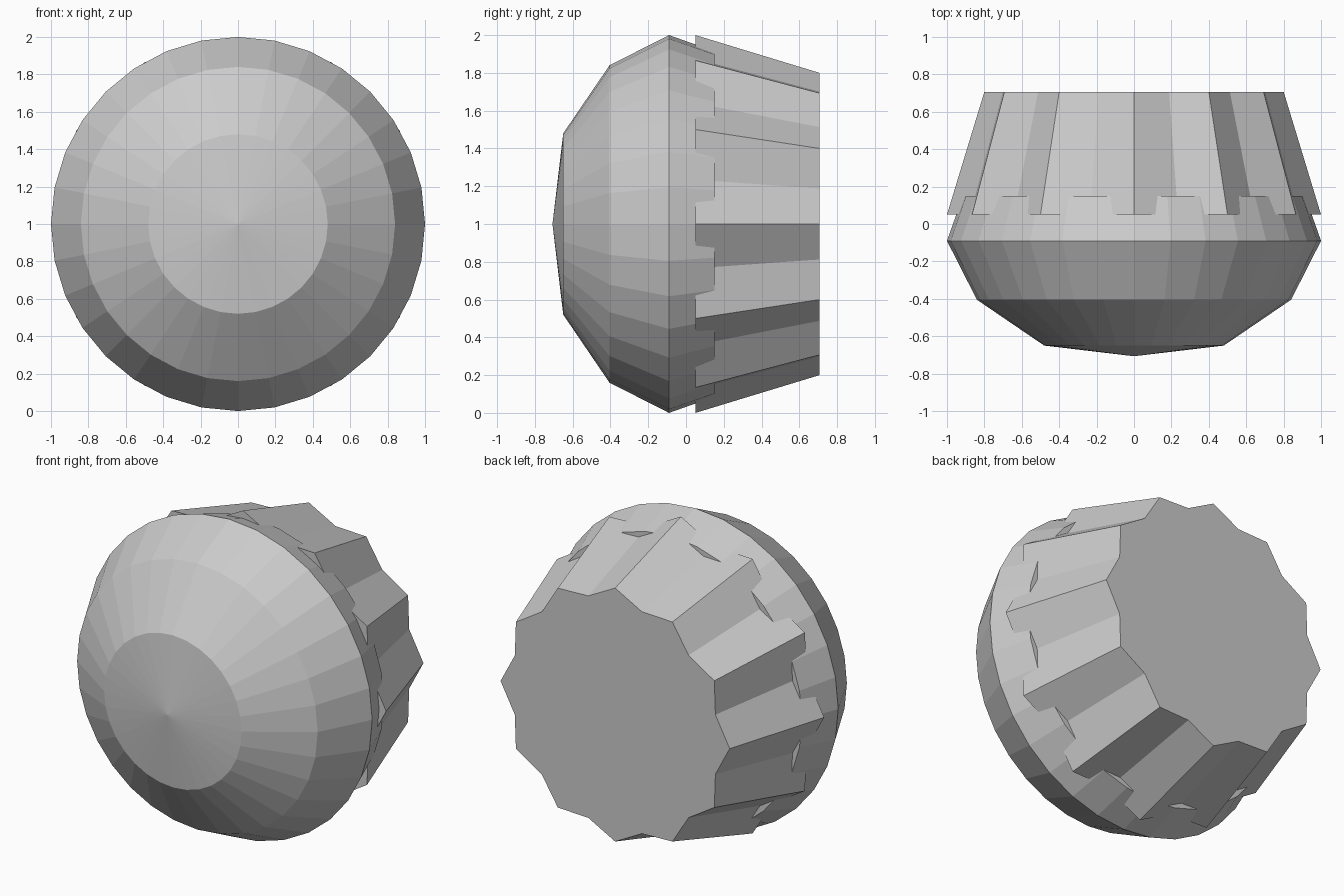
import bpy
import bmesh
from math import sin, cos, tau

cube = bpy.data.objects.get("Cube")
if cube:
    bpy.data.objects.remove(cube, do_unlink=True)

CENTRE_Z = 1.0

grey = bpy.data.materials.new("plain grey")
grey.use_nodes = True
grey.diffuse_color = (0.6, 0.6, 0.6, 1)
grey.node_tree.nodes["Principled BSDF"].inputs["Base Color"].default_value = (0.6, 0.6, 0.6, 1)


def ring(bm, y, radii, count):
    """Ring of vertices around the y axis; radii repeat in turn."""
    verts = []
    for i in range(count):
        a = tau * i / count
        r = radii[i % len(radii)]
        verts.append(bm.verts.new((r * sin(a), y, CENTRE_Z + r * cos(a))))
    return verts


def bridge(bm, a, b):
    for i in range(len(a)):
        j = (i + 1) % len(a)
        bm.faces.new((a[i], a[j], b[j], b[i]))


def finish(bm, name):
    bmesh.ops.recalc_face_normals(bm, faces=bm.faces)
    mesh = bpy.data.meshes.new(name)
    bm.to_mesh(mesh)
    bm.free()
    mesh.materials.append(grey)
    obj = bpy.data.objects.new(name, mesh)
    bpy.context.collection.objects.link(obj)
    return obj


# Faceted dome with a shallow pointed nose and a tapered rim
bm = bmesh.new()
profile = [(-0.65, 0.48), (-0.405, 0.84), (-0.09, 1.0), (0.15, 0.915)]
rings = [ring(bm, y, [r], 32) for y, r in profile]
for a, b in zip(rings, rings[1:]):
    bridge(bm, a, b)
nose = bm.verts.new((0, -0.707, CENTRE_Z))
for i in range(32):
    bm.faces.new((nose, rings[0][i], rings[0][(i + 1) % 32]))
bm.faces.new(rings[-1])
finish(bm, "dome")

# Tapered twelve-ridged grip behind the dome
bm = bmesh.new()
front = ring(bm, 0.05, [1.0, 0.906], 24)
back = ring(bm, 0.707, [0.8, 0.725], 24)
bridge(bm, front, back)
bm.faces.new(front)
bm.faces.new(back)
finish(bm, "ridged_grip")
